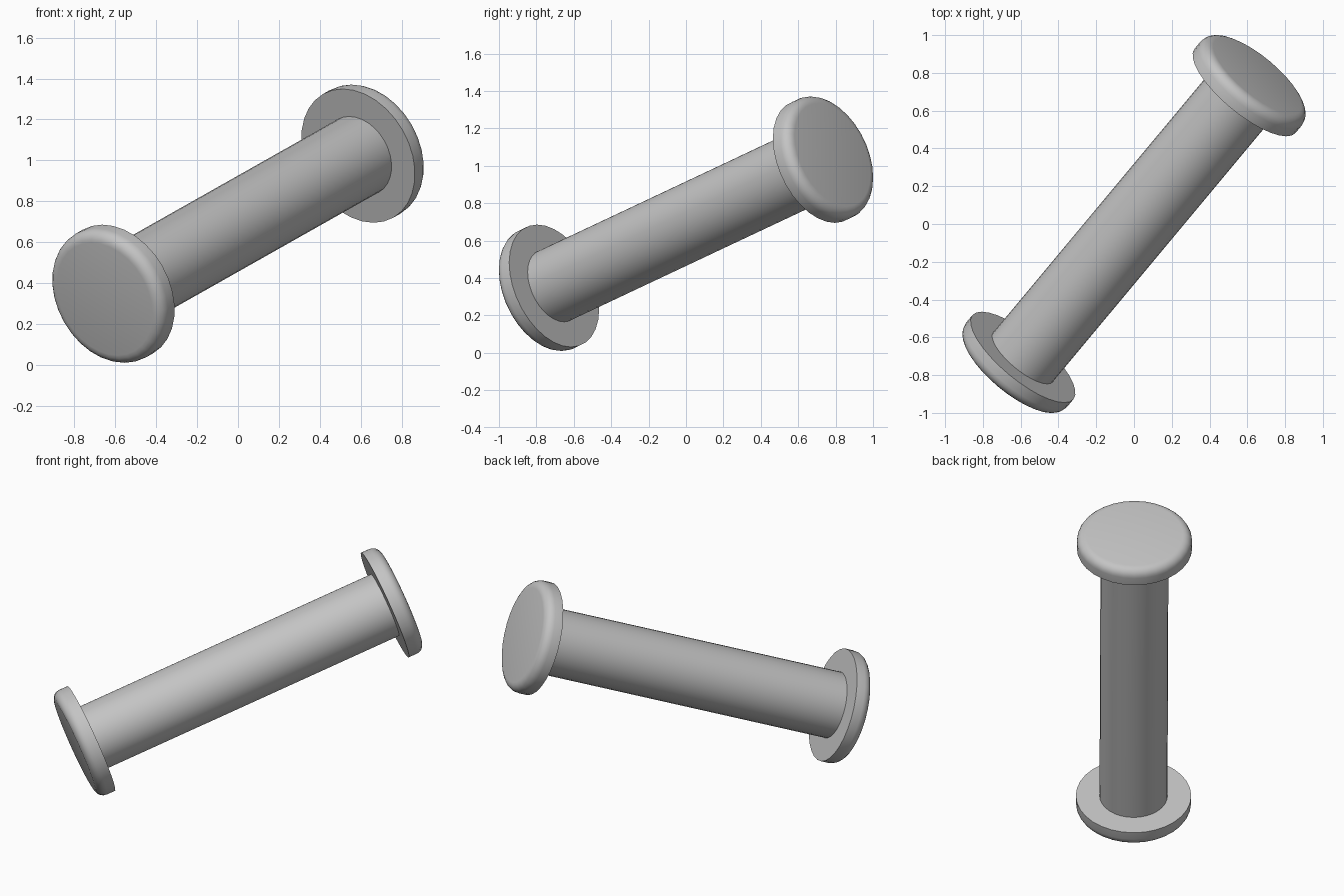
import bpy, math
from mathutils import Vector

if "Cube" in bpy.data.objects:
    bpy.data.objects.remove(bpy.data.objects["Cube"], do_unlink=True)

AXIS = Vector((0.602, 0.722, 0.340)).normalized()
CENTER = Vector((0, 0, 0.69))
INNER, OUTER = 0.976, 1.084      # flange faces, measured from the middle
FLANGE_R, SHAFT_R, ROUND = 0.348, 0.205, 0.055

grey = bpy.data.materials.new("plain grey")
grey.use_nodes = True
colour = (0.55, 0.55, 0.55, 1)
grey.diffuse_color = colour
grey.node_tree.nodes["Principled BSDF"].inputs["Base Color"].default_value = colour


def cylinder(name, direction, start, end, radius):
    """Cylinder along direction, between two distances from the middle."""
    bpy.ops.mesh.primitive_cylinder_add(
        vertices=32, radius=radius, depth=end - start,
        location=CENTER + direction * (start + end) / 2,
        rotation=direction.to_track_quat('Z', 'Y').to_euler())
    obj = bpy.context.object
    obj.name = name
    obj.data.materials.append(grey)
    return obj


def round_outer_rim(obj):
    """Bevel only the rim of the outward-facing cap."""
    mesh = obj.data
    weights = mesh.attributes.new("bevel_weight_edge", 'FLOAT', 'EDGE')
    for edge in mesh.edges:
        if all(mesh.vertices[v].co.z > 0 for v in edge.vertices):
            weights.data[edge.index].value = 1
    bevel = obj.modifiers.new("rounded rim", 'BEVEL')
    bevel.limit_method = 'WEIGHT'
    bevel.width = ROUND
    bevel.segments = 5
    bpy.ops.object.modifier_apply(modifier=bevel.name)


# Shaft
cylinder("shaft", AXIS, -INNER - 0.01, INNER + 0.01, SHAFT_R)
bpy.ops.object.shade_smooth_by_angle(angle=math.radians(35))

# Flanges at both ends
for name, direction in (("upper_flange", AXIS), ("lower_flange", -AXIS)):
    flange = cylinder(name, direction, INNER, OUTER, FLANGE_R)
    round_outer_rim(flange)
    bpy.ops.object.shade_smooth_by_angle(angle=math.radians(35))
